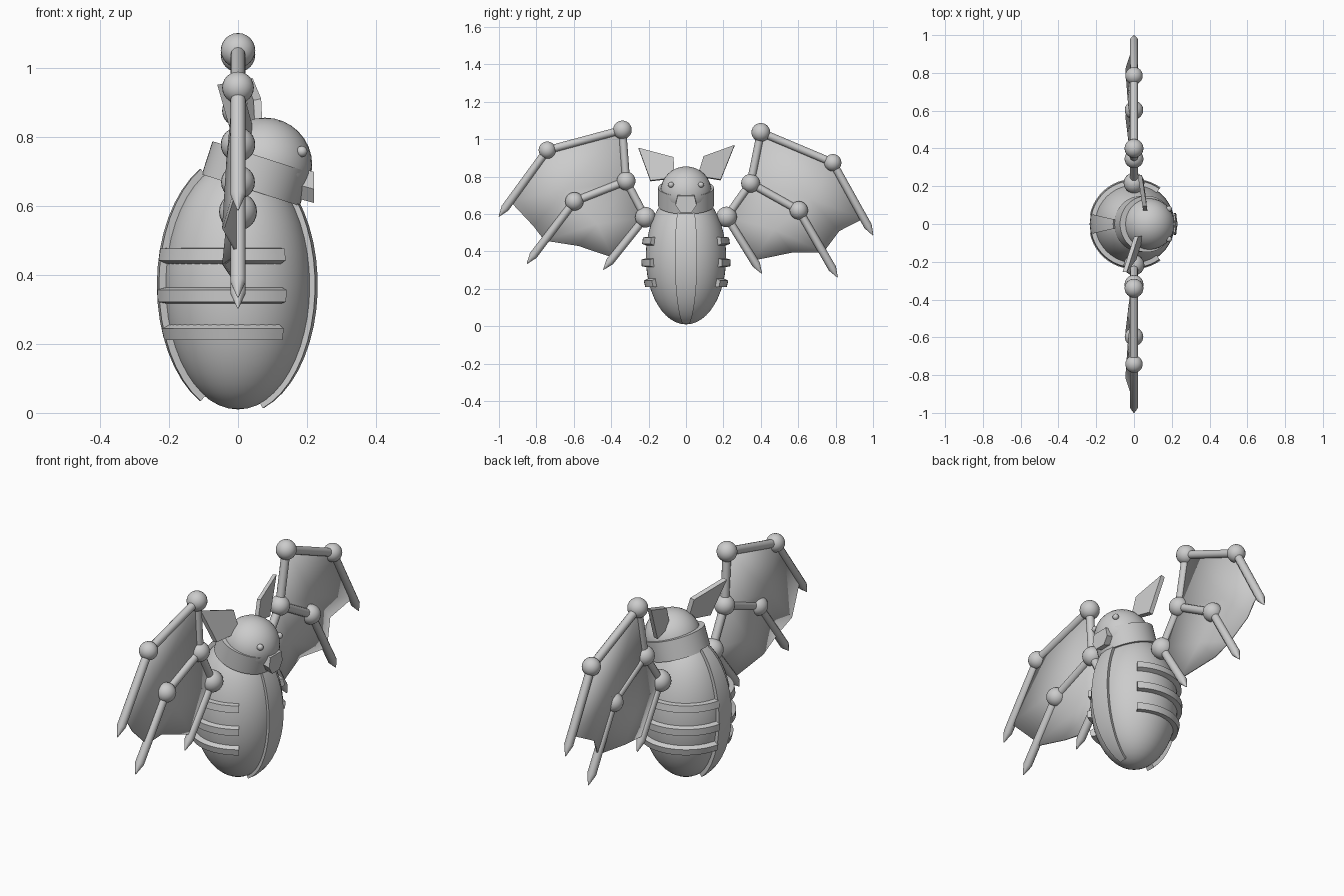
import bpy, bmesh, math
from mathutils import Vector as V

if "Cube" in bpy.data.objects:
    bpy.data.objects.remove(bpy.data.objects["Cube"])


def finish(name, bm, smooth=None):
    bmesh.ops.recalc_face_normals(bm, faces=bm.faces)
    me = bpy.data.meshes.new(name)
    bm.to_mesh(me)
    bm.free()
    ob = bpy.data.objects.new(name, me)
    bpy.context.collection.objects.link(ob)
    if smooth:
        bpy.ops.object.select_all(action='DESELECT')
        ob.select_set(True)
        bpy.context.view_layer.objects.active = ob
        bpy.ops.object.shade_smooth_by_angle(angle=math.radians(smooth))
    return ob


def ball(name, c, r, scale=(1, 1, 1), seg=32):
    bm = bmesh.new()
    bmesh.ops.create_uvsphere(bm, u_segments=seg, v_segments=seg // 2, radius=r)
    for v in bm.verts:
        v.co = V(c) + V([a * b for a, b in zip(v.co, scale)])
    return finish(name, bm, 60)


def lathe(name, a, b, profile, seg=12):
    """Sweep rings of (fraction along a-b, radius) between two points."""
    a, b = V(a), V(b)
    q = (b - a).to_track_quat('Z', 'Y')
    bm = bmesh.new()
    rings = []
    for t, r in profile:
        rings.append([bm.verts.new(a.lerp(b, t) + q @ V((r * math.cos(k * math.tau / seg),
                      r * math.sin(k * math.tau / seg), 0))) for k in range(seg)])
    for p, n in zip(rings, rings[1:]):
        for k in range(seg):
            bm.faces.new((p[k], p[k - 1], n[k - 1], n[k]))
    bm.faces.new(rings[0])
    bm.faces.new(rings[-1])
    return finish(name, bm, 35)


# Body ellipsoid and raised patches that follow its surface
RX, RZ, CZ = 0.215, 0.36, 0.37


def on_body(theta, phi, off):
    s, c = math.sin(theta), math.cos(theta)
    n = V((s / RX, -c / RZ)).normalized()
    r, z = RX * s + n.x * off, CZ - RZ * c + n.y * off
    return V((r * math.cos(phi), r * math.sin(phi), z))


def body_patch(name, t0, t1, p0, p1, height, inset=(0, 0), nt=16, nphi=2):
    t0, t1, p0, p1 = map(math.radians, (t0, t1, p0, p1))
    it, ip = map(math.radians, inset)
    bm = bmesh.new()

    def layer(off, a, b, c, d):
        return [[bm.verts.new(on_body(a + (b - a) * i / nt, c + (d - c) * j / nphi, off))
                 for j in range(nphi + 1)] for i in range(nt + 1)]

    lo = layer(-0.01, t0, t1, p0, p1)
    hi = layer(height, t0 + it, t1 - it, p0 + ip, p1 - ip)
    for g in (lo, hi):
        for i in range(nt):
            for j in range(nphi):
                bm.faces.new((g[i][j], g[i + 1][j], g[i + 1][j + 1], g[i][j + 1]))
    for i in range(nt):
        for j in (0, nphi):
            bm.faces.new((lo[i][j], lo[i + 1][j], hi[i + 1][j], hi[i][j]))
    for j in range(nphi):
        for i in (0, nt):
            bm.faces.new((lo[i][j], lo[i][j + 1], hi[i][j + 1], hi[i][j]))
    return finish(name, bm, 35)


ball("body", (0, 0, CZ), 1, (RX, RX, RZ), 48)
body_patch("belly_strip", 18, 140, -15, 15, 0.016)
body_patch("spine_strip", 27, 153, 167, 193, 0.02)
for z in (0.455, 0.34, 0.233):
    t = math.degrees(math.acos((CZ - z) / RZ))
    for s in (-1, 1):
        body_patch("rib", t - 4.2, t + 4.2, s * 54, s * 168, 0.024,
                   (1.5, 0), nt=1, nphi=16)

# Tilted head with neck band
ball("head", (0.078, 0, 0.718), 0.137)
lathe("neck_band", (0.037, 0, 0.645), (0.068, 0, 0.741), [(0, 0.149), (1, 0.149)], 48)


def prism(name, pts, depth):
    bm = bmesh.new()
    d = V(depth)
    a = [bm.verts.new(V(p)) for p in pts]
    b = [bm.verts.new(V(p) + d) for p in pts]
    bm.faces.new(a)
    bm.faces.new(b)
    for i in range(len(a)):
        bm.faces.new((a[i], a[i - 1], b[i - 1], b[i]))
    return finish(name, bm)


# Muzzle, eyes and ears
prism("muzzle", [(0.14, y, z) for y, z in ((-0.045, 0.72), (0.045, 0.72), (0.056, 0.67),
      (0.03, 0.63), (-0.03, 0.63), (-0.056, 0.67))], (0.08, 0, -0.022))
for s in (-1, 1):
    ball("eye", (0.185, s * 0.08, 0.757), 0.016, seg=16)
prism("ear_right", [(0.05, 0.062, 0.80), (0.045, 0.094, 0.905), (0.02, 0.26, 0.965),
      (0.035, 0.185, 0.78)], (0.022, 0, 0.005))
prism("ear_left", [(0.03, -0.06, 0.79), (0.0, -0.067, 0.90), (-0.06, -0.254, 0.95),
      (-0.01, -0.19, 0.775)], (0.022, 0, 0.005))

# Wings: joints, bones, pointed fingers and sagging membrane, as (y, z) points
WINGS = {
    "right": dict(S=(0.217, 0.585), E=(0.345, 0.765), W=(0.40, 1.037), T=(0.785, 0.875),
                  t=(1.0, 0.487), M=(0.603, 0.62), m=(0.81, 0.262), s=(0.405, 0.283),
                  e1=(0.82, 0.51), e2=(0.57, 0.395)),
    "left": dict(S=(-0.217, 0.583), E=(-0.32, 0.777), W=(-0.34, 1.05), T=(-0.742, 0.942),
                 t=(-1.0, 0.587), M=(-0.597, 0.668), m=(-0.85, 0.335), s=(-0.442, 0.303),
                 e1=(-0.815, 0.535), e2=(-0.575, 0.43)),
}
for side, w in WINGS.items():
    P = {k: V((-0.042 if k[0] == 'e' else 0, *v)) for k, v in w.items()}
    for k, r in (("S", 0.055), ("E", 0.05), ("W", 0.05), ("T", 0.046), ("M", 0.049)):
        ball(side + "_wing_joint", P[k], r, seg=24)
    for a, b in ("SE", "EW", "WT", "EM"):
        lathe(side + "_wing_bone", P[a], P[b], [(0, 0.021), (1, 0.021)])
    for a, b in ("Tt", "Mm", "Ss"):
        f = 1 - 0.055 / (P[b] - P[a]).length
        lathe(side + "_finger", P[a], P[b], [(0, 0.021), (f, 0.022), (1, 0.002)])
    ft, fm, fs = P["T"].lerp(P["t"], .77), P["M"].lerp(P["m"], .63), P["S"].lerp(P["s"], .77)
    bm = bmesh.new()
    for loop in ([P["E"], P["W"], P["T"], ft, P["e1"], fm, P["M"]],
                 [P["S"], P["E"], P["M"], fm, P["e2"], fs]):
        c = sum(loop, V()) / len(loop)
        c.x = -0.03
        cv = bm.verts.new(c)
        vs = [bm.verts.new(p) for p in loop]
        for i in range(len(vs)):
            bm.faces.new((cv, vs[i - 1], vs[i]))
    bmesh.ops.remove_doubles(bm, verts=bm.verts, dist=1e-4)
    ob = finish(side + "_wing_membrane", bm, 60)
    mod = ob.modifiers.new("thickness", 'SOLIDIFY')
    mod.thickness = 0.008
    mod.offset = 0
